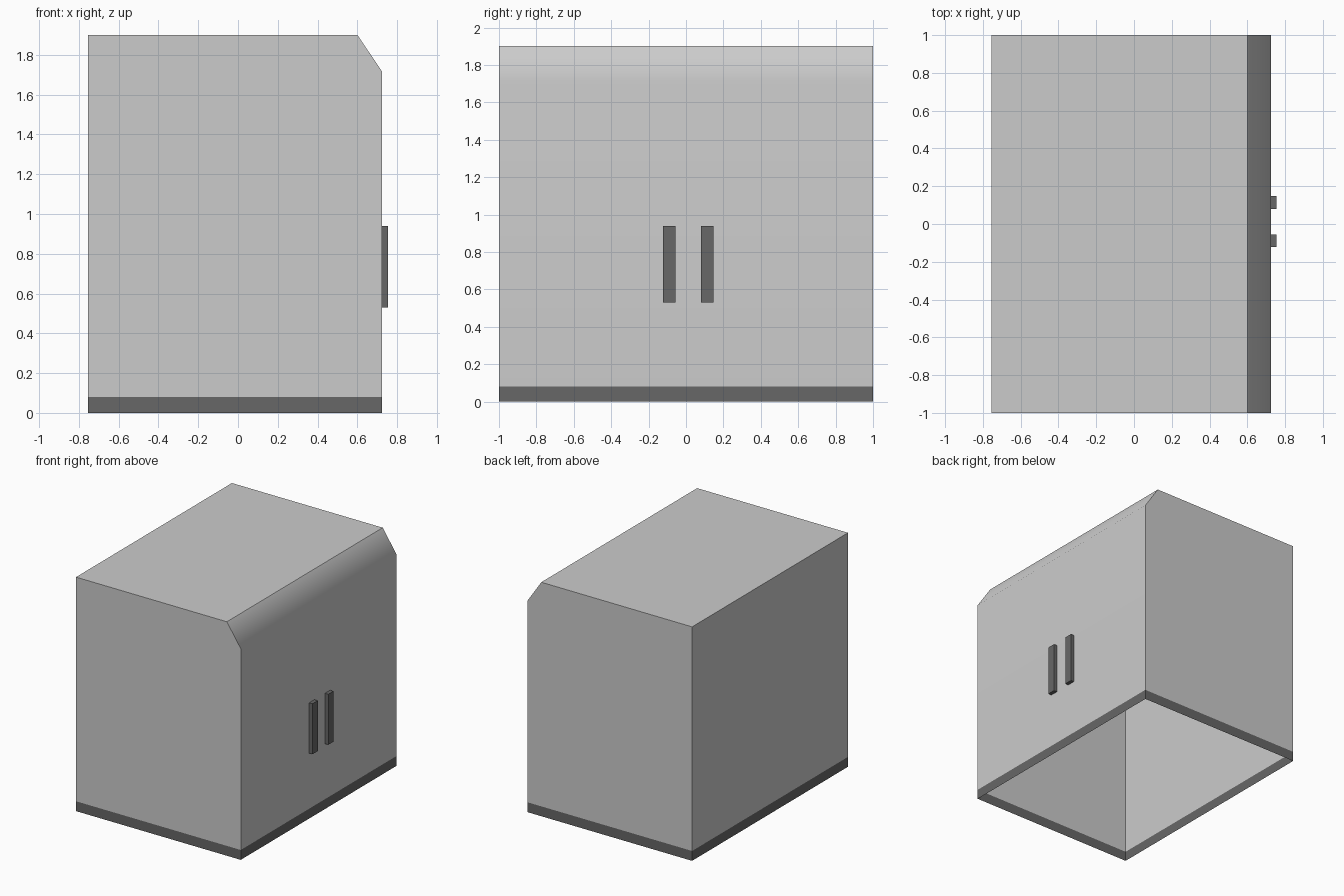
import bpy, bmesh, math

if "Cube" in bpy.data.objects:
    bpy.data.objects.remove(bpy.data.objects["Cube"])

BAND = 0.08                      # height of the dark skirting band
X0, X1, Y = -0.755, 0.725, 1.0   # outer walls


def material(name, value):
    mat = bpy.data.materials.new(name)
    mat.diffuse_color = (value, value, value, 1)
    mat.use_nodes = True
    mat.node_tree.nodes["Principled BSDF"].inputs["Base Color"].default_value = mat.diffuse_color
    return mat


light_grey = material("light_grey", 0.6)
dark_grey = material("dark_grey", 0.135)


def make_object(name, bm, mat):
    bmesh.ops.recalc_face_normals(bm, faces=bm.faces)
    mesh = bpy.data.meshes.new(name)
    bm.to_mesh(mesh)
    bm.free()
    mesh.materials.append(mat)
    obj = bpy.data.objects.new(name, mesh)
    bpy.context.collection.objects.link(obj)
    return obj


def box(name, lo, hi, mat, open_ends=False):
    bm = bmesh.new()
    bmesh.ops.create_cube(bm, size=1)
    for v in bm.verts:
        v.co = [(a + b) / 2 + c * (b - a) for a, b, c in zip(lo, hi, v.co)]
    if open_ends:
        ends = [f for f in bm.faces if abs(f.normal.z) > 0.9]
        bmesh.ops.delete(bm, geom=ends, context='FACES_ONLY')
    return make_object(name, bm, mat)


# Body: thin shell, side profile with a sloped upper front edge, open below
profile = [(X0, BAND), (X0, 1.9), (0.6, 1.9), (X1, 1.715), (X1, BAND)]
bm = bmesh.new()
side = bm.faces.new([bm.verts.new((x, -Y, z)) for x, z in profile])
ext = bmesh.ops.extrude_face_region(bm, geom=[side], use_keep_orig=True)
for v in ext["geom"]:
    if isinstance(v, bmesh.types.BMVert):
        v.co.y = Y
bmesh.ops.recalc_face_normals(bm, faces=bm.faces)
bottom = [f for f in bm.faces if all(v.co.z < BAND + 0.001 for v in f.verts)]
bmesh.ops.delete(bm, geom=bottom, context='FACES_ONLY')
body = make_object("body_shell", bm, light_grey)

# The slope blends softly into the wall below it, other edges stay sharp
bpy.context.view_layer.objects.active = body
body.select_set(True)
bpy.ops.object.shade_smooth_by_angle(angle=math.radians(40))
weighted = body.modifiers.new("flat_wall_shading", 'WEIGHTED_NORMAL')
weighted.keep_sharp = True

# Skirting band: open ring of thin walls
box("base_band", (X0, -Y, 0), (X1, Y, BAND), dark_grey, open_ends=True)

# Pair of upright door handles
for name, y in (("left_handle", -0.122), ("right_handle", 0.08)):
    box(name, (X1, y, 0.53), (0.755, y + 0.067, 0.94), dark_grey)
